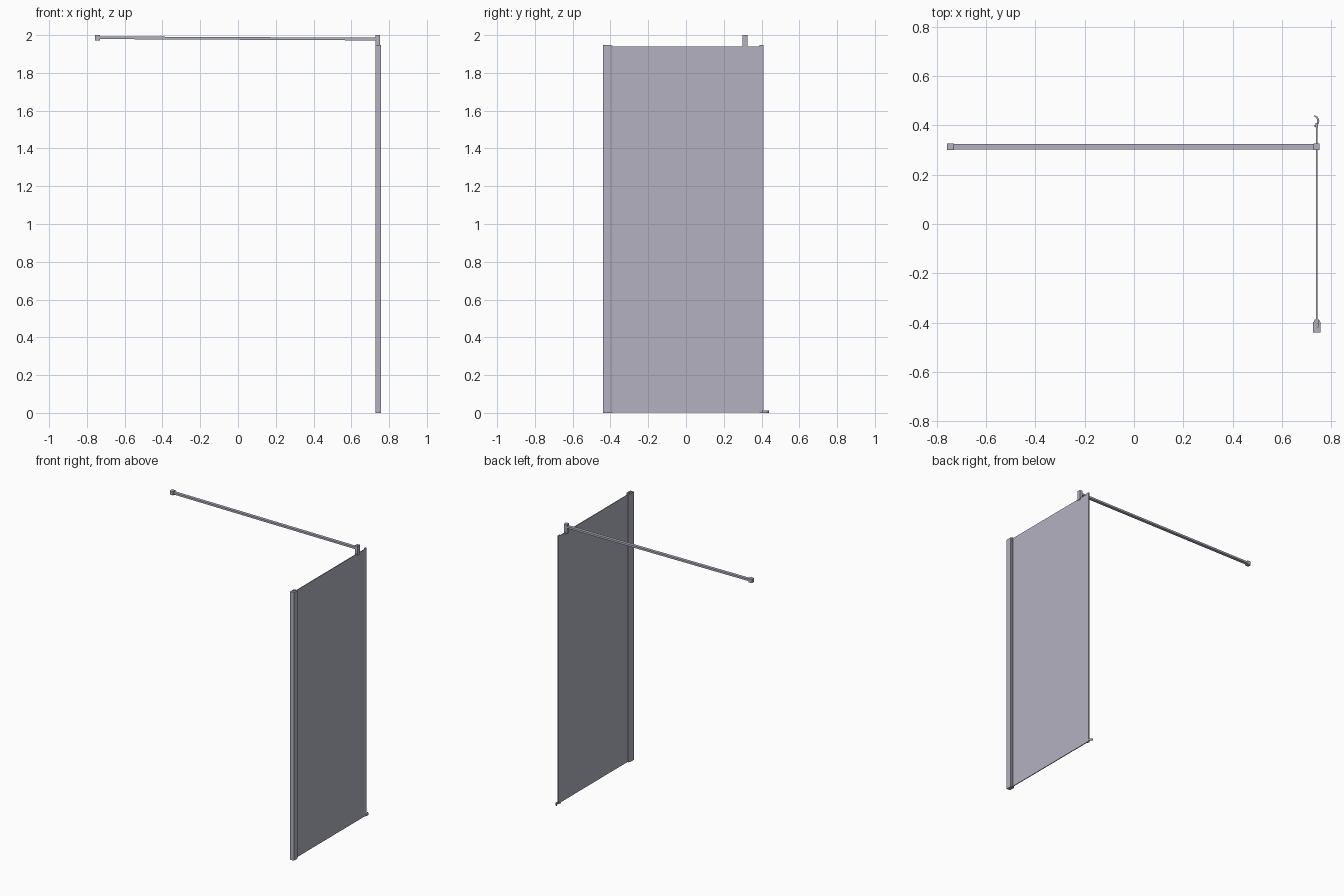
import bpy, bmesh, math
from mathutils import Vector

if "Cube" in bpy.data.objects:
    bpy.data.objects.remove(bpy.data.objects["Cube"], do_unlink=True)

# One satin grey finish for every part
grey = bpy.data.materials.new("lavender_grey")
grey.use_nodes = True
colour = (0.45, 0.44, 0.53, 1)
grey.diffuse_color = colour
grey.node_tree.nodes["Principled BSDF"].inputs["Base Color"].default_value = colour

GLASS_X = 0.742
BAR_Y = 0.313


def prism(name, outline, start, depth, axis="z"):
    """Extrude an outline: (x, y) along z, or (x, z) along y."""
    bm = bmesh.new()
    if axis == "z":
        pts = [Vector((a, b, start)) for a, b in outline]
        move = Vector((0, 0, depth))
    else:
        pts = [Vector((a, start, b)) for a, b in outline]
        move = Vector((0, depth, 0))
    face = bm.faces.new([bm.verts.new(p) for p in pts])
    ext = bmesh.ops.extrude_face_region(bm, geom=[face])
    verts = [g for g in ext["geom"] if isinstance(g, bmesh.types.BMVert)]
    bmesh.ops.translate(bm, vec=move, verts=verts)
    bmesh.ops.recalc_face_normals(bm, faces=bm.faces)
    mesh = bpy.data.meshes.new(name)
    bm.to_mesh(mesh)
    bm.free()
    mesh.materials.append(grey)
    ob = bpy.data.objects.new(name, mesh)
    bpy.context.collection.objects.link(ob)
    return ob


def block(name, x0, x1, y0, y1, z0, z1):
    return prism(name, [(x0, y0), (x1, y0), (x1, y1), (x0, y1)], z0, z1 - z0)


def mirrored(half):
    """Complete an outline symmetric about the glass plane."""
    right = [(GLASS_X + w, y) for w, y in half]
    left = [(GLASS_X - w, y) for w, y in reversed(half)]
    return right + left


# Glass panel
block("glass_panel", GLASS_X - 0.003, GLASS_X + 0.003, -0.425, 0.404, 0.002, 1.941)

# Wall channel, with a narrower clamping profile nested in its open side
prism("wall_channel", mirrored([(0.015, -0.44), (0.015, -0.398), (0.012, -0.398),
                                (0.012, -0.43)]), 0, 1.947)
prism("clamping_profile", mirrored([(0.0118, -0.43), (0.0118, -0.396), (0.009, -0.388),
                                    (0.004, -0.388), (0.004, -0.42)]), 0, 1.945)

# Slim edge trim along the free side of the glass
prism("edge_trim", mirrored([(0.003, 0.388), (0.005, 0.392), (0.005, 0.41)]), 0.0, 1.947)

# Crescent foot at the floor
outer, inner = [], []
for i in range(13):
    a = math.radians(-90 + 180 * i / 12)
    outer.append((0.731 + 0.021 * math.cos(a), 0.418 + 0.022 * math.sin(a)))
    inner.append((0.731 + 0.012 * math.cos(a), 0.418 + 0.018 * math.sin(a)))
prism("floor_foot", outer + inner[::-1], 0, 0.012)

# Clip straddling the top edge of the glass
prism("glass_clip", [(0.729, 1.931), (0.738, 1.931), (0.738, 1.943), (0.746, 1.943),
                     (0.746, 1.931), (0.752, 1.931), (0.752, 2.0), (0.729, 2.0)],
      BAR_Y - 0.0135, 0.027, axis="y")

# Bracing bar, falling slightly towards the glass
prism("bracing_bar", [(-0.74, 1.979), (0.735, 1.972), (0.735, 1.986), (-0.74, 1.993)],
      BAR_Y - 0.011, 0.022, axis="y")

# Wall bracket at the far end of the bar
block("wall_bracket", -0.758, -0.731, BAR_Y - 0.0135, BAR_Y + 0.0135, 1.972, 2.0)

# Small screw caps on both bar fittings
for name, x in (("wall_bracket_screw", -0.7445), ("glass_clip_screw", 0.7405)):
    ring = [(x + 0.004 * math.cos(math.tau * i / 12),
             BAR_Y + 0.004 * math.sin(math.tau * i / 12)) for i in range(12)]
    prism(name, ring, 1.995, 0.0055)
